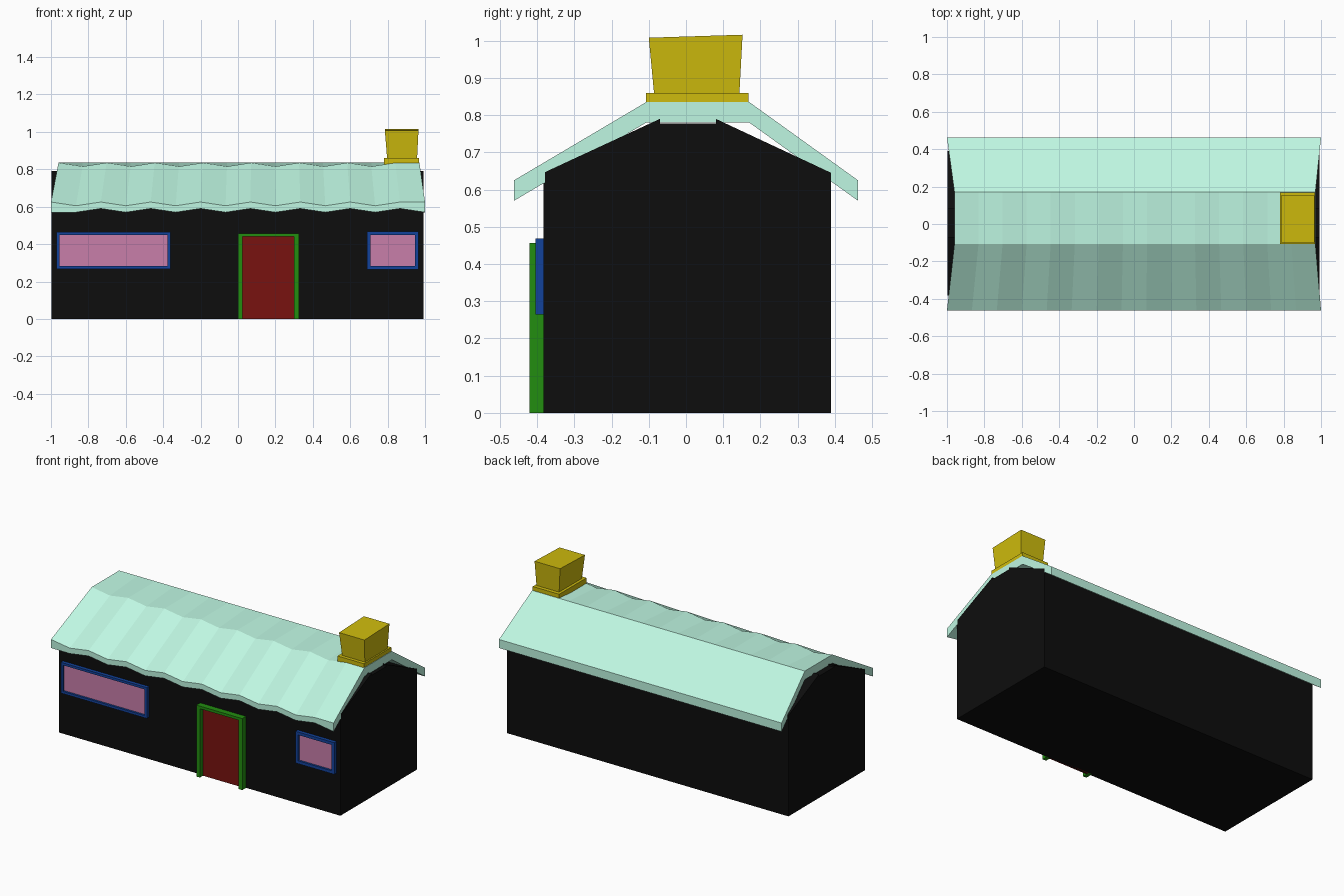
import bpy

if "Cube" in bpy.data.objects:
    bpy.data.objects.remove(bpy.data.objects["Cube"])

def mat(name, rgb):
    m = bpy.data.materials.new(name)
    m.diffuse_color = (*rgb, 1)
    m.use_nodes = True
    m.node_tree.nodes["Principled BSDF"].inputs["Base Color"].default_value = m.diffuse_color
    return m

BLACK = mat("wall_black", (0.004, 0.004, 0.004))
MINT = mat("roof_mint", (0.52, 0.93, 0.76))
YELLOW = mat("chimney_yellow", (0.62, 0.5, 0.004))
GREEN = mat("frame_green", (0.016, 0.27, 0.005))
RED = mat("door_red", (0.19, 0.006, 0.005))
BLUE = mat("frame_blue", (0.006, 0.055, 0.33))
PINK = mat("pane_pink", (0.58, 0.21, 0.4))

def make(name, verts, faces, m):
    me = bpy.data.meshes.new(name)
    me.from_pydata(verts, [], faces)
    ob = bpy.data.objects.new(name, me)
    bpy.context.collection.objects.link(ob)
    me.materials.append(m)
    return ob

def loft(name, rings, m):
    """Skin closed rings of equal length and cap both ends."""
    n = len(rings[0])
    faces = [(i * n + j, (i + 1) * n + j, (i + 1) * n + (j + 1) % n, i * n + (j + 1) % n)
             for i in range(len(rings) - 1) for j in range(n)]
    last = (len(rings) - 1) * n
    faces += [tuple(range(n)), tuple(last + j for j in reversed(range(n)))]
    return make(name, [v for r in rings for v in r], faces, m)

def rect(x0, x1, y0, y1, z, z_back=None):
    zb = z if z_back is None else z_back
    return [(x0, y0, z), (x0, y1, zb), (x1, y1, zb), (x1, y0, z)]

def box(name, x0, x1, y0, y1, z0, z1, m):
    return loft(name, [rect(x0, x1, y0, y1, z0), rect(x0, x1, y0, y1, z1)], m)

def extrude_y(name, outline, y0, y1, m):
    return loft(name, [[(x, y, z) for x, z in outline] for y in (y0, y1)], m)

# house walls with gable ends, notched under the flat ridge
gable = [(-0.383, 0), (-0.383, 0.645), (-0.07, 0.79), (-0.07, 0.778),
         (0.08, 0.778), (0.08, 0.79), (0.39, 0.645), (0.39, 0)]
loft("house_walls", [[(x, y, z) for y, z in gable] for x in (-0.998, 0.993)], BLACK)

# roof slab: rippled front slope, straight back slope, ends leaning in at the ridge
SEG = 15
rings = []
for i in range(SEG + 1):
    x = -1 + 2 * i / SEG
    xr = 0.005 + x * 0.965
    end = i in (0, SEG)
    top = 0.02 if i % 2 and not end else 0
    low = 0 if i % 2 or end else 0.02
    rings.append([(x, -0.462, 0.57 + low), (x, -0.462, 0.625 - top),
                  (xr, -0.107, 0.835 - top), (xr, 0.17, 0.835),
                  (x, 0.462, 0.625), (x, 0.462, 0.57),
                  (xr, 0.17, 0.78), (xr, -0.107, 0.78 + low)])
loft("roof", rings, MINT)

# chimney: collar and flared stack
box("chimney_collar", 0.78, 0.967, -0.108, 0.168, 0.80, 0.86, YELLOW)
loft("chimney_stack", [rect(0.798, 0.957, -0.085, 0.143, 0.85),
                       rect(0.785, 0.965, -0.10, 0.152, 1.008, 1.016)], YELLOW)

# door and its three-sided frame
box("door", 0.02, 0.305, -0.39, -0.37, 0, 0.445, RED)
extrude_y("door_frame", [(0, 0), (0, 0.457), (0.325, 0.457), (0.325, 0),
                         (0.3, 0), (0.3, 0.44), (0.025, 0.44), (0.025, 0)],
          -0.421, -0.37, GREEN)

# windows: pane with four frame bars
def window(name, x0, x1, z0, z1, w=0.015):
    box(name + "_pane", x0 + w / 2, x1 - w / 2, -0.392, -0.37, z0 + w / 2, z1 - w / 2, PINK)
    outer = [(x0, z0), (x1, z0), (x1, z1), (x0, z1)]
    inner = [(x0 + w, z0 + w), (x1 - w, z0 + w), (x1 - w, z1 - w), (x0 + w, z1 - w)]
    verts = [(x, y, z) for y in (-0.405, -0.375) for ring in (outer, inner) for x, z in ring]
    faces = []
    for j in range(4):
        k = (j + 1) % 4
        faces += [(j, k, k + 4, j + 4), (j + 8, j + 12, k + 12, k + 8),
                  (j, j + 8, k + 8, k), (j + 4, k + 4, k + 12, j + 12)]
    make(name + "_frame", verts, faces, BLUE)

window("left_window", -0.97, -0.362, 0.268, 0.465)
window("right_window", 0.69, 0.965, 0.265, 0.468, 0.019)

# consistent outward normals
import bmesh
for ob in bpy.context.collection.objects:
    bm = bmesh.new()
    bm.from_mesh(ob.data)
    bmesh.ops.recalc_face_normals(bm, faces=bm.faces)
    bm.to_mesh(ob.data)
    bm.free()
